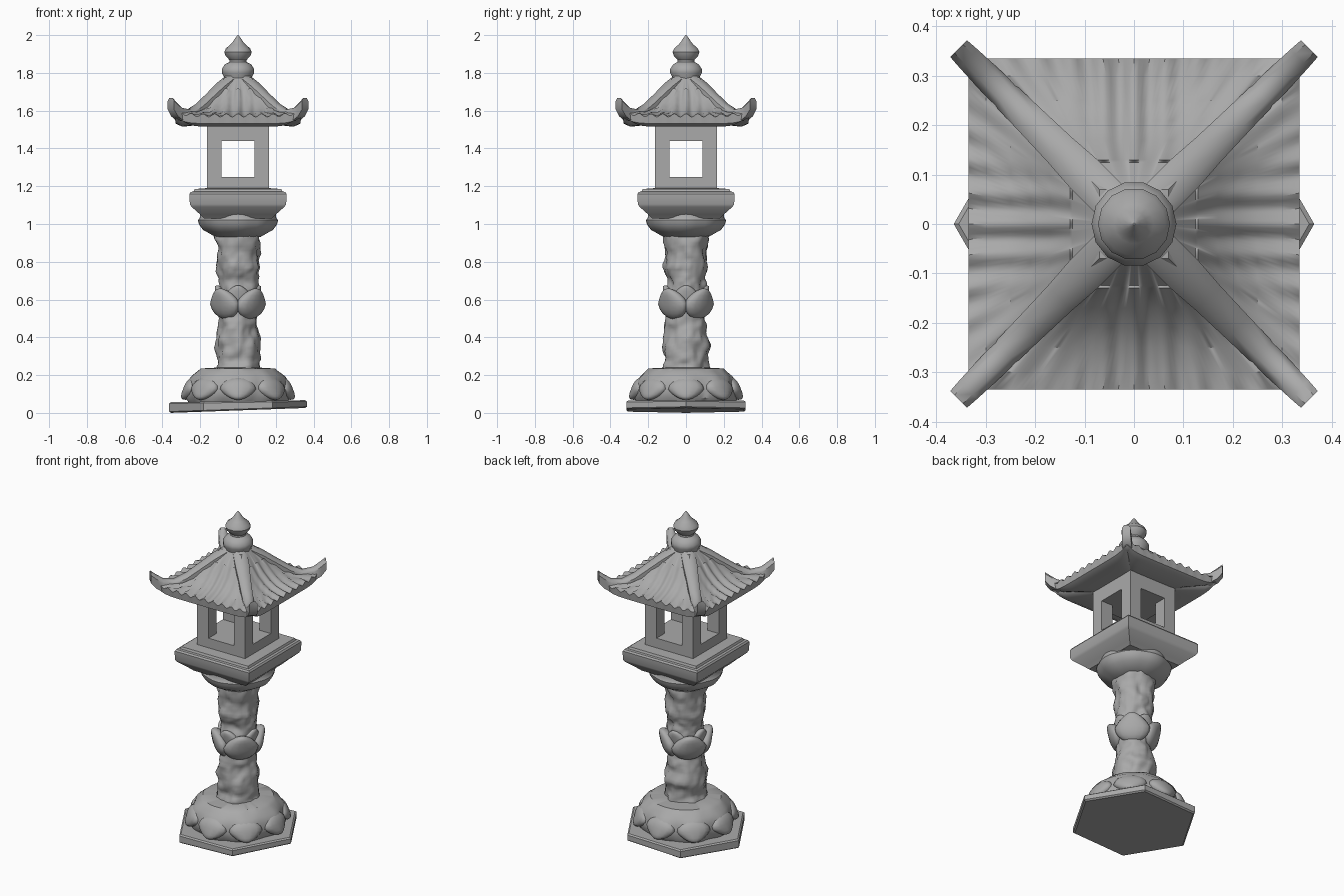
import bpy, bmesh, math
from mathutils import Vector, Matrix, noise

if "Cube" in bpy.data.objects:
    bpy.data.objects.remove(bpy.data.objects["Cube"])

stone = bpy.data.materials.new("grey_stone")
stone.diffuse_color = (0.4, 0.4, 0.4, 1)
stone.use_nodes = True
stone.node_tree.nodes["Principled BSDF"].inputs["Base Color"].default_value = stone.diffuse_color
R2 = math.sqrt(2)


def finish(bm, name, angle=40):
    bmesh.ops.recalc_face_normals(bm, faces=bm.faces)
    me = bpy.data.meshes.new(name)
    bm.to_mesh(me)
    bm.free()
    me.materials.append(stone)
    me.polygons.foreach_set("use_smooth", [True] * len(me.polygons))
    me.set_sharp_from_angle(angle=math.radians(angle))
    ob = bpy.data.objects.new(name, me)
    bpy.context.collection.objects.link(ob)
    return ob


def skin(bm, rings, caps=True):
    """Join closed rings of points into a tube."""
    vs = [[bm.verts.new(p) for p in r] for r in rings]
    n = len(vs[0])
    for a, b in zip(vs, vs[1:]):
        for i in range(n):
            j = (i + 1) % n
            bm.faces.new((a[i], a[j], b[j], b[i]))
    if caps:
        bm.faces.new(vs[0][::-1])
        bm.faces.new(vs[-1])


def lathe(name, profile, n, rot=0.0, warp=None, angle=40):
    bm = bmesh.new()
    rings = []
    for r, z in profile:
        ring = []
        for i in range(n):
            a = rot + math.tau * i / n
            p = Vector((r * math.cos(a), r * math.sin(a), z))
            ring.append(warp(p, a) if warp else p)
        rings.append(ring)
    skin(bm, rings)
    return finish(bm, name, angle)


def square(name, profile, angle=30):
    return lathe(name, [(r * R2, z) for r, z in profile], 4, math.pi / 4, angle=angle)


def box(bm, x, y, z0, z1, hx, hy):
    m = Matrix.Translation((x, y, (z0 + z1) / 2)) @ Matrix.Diagonal((2 * hx, 2 * hy, z1 - z0, 1))
    bmesh.ops.create_cube(bm, size=1, matrix=m)


def petals(name, count, rot, radius, z, size, tilt, point):
    """Ring of flattened petals, pointed upward (point > 0) or downward (point < 0)."""
    bm = bmesh.new()
    for k in range(count):
        new = bmesh.ops.create_uvsphere(bm, u_segments=14, v_segments=10, radius=1)["verts"]
        m = (Matrix.Rotation(rot + math.tau * k / count, 4, 'Z')
             @ Matrix.Translation((radius, 0, z)) @ Matrix.Rotation(tilt, 4, 'Y'))
        for v in new:
            x, y, h = v.co
            t = max(0, h * point)
            y *= 1 - 0.35 * t
            x += 0.5 * t * t
            v.co = m @ Vector((x * size[0], y * size[1], h * size[2]))
    return finish(bm, name, 50)


# Hexagonal foot slab, slightly uneven
def uneven(p, a):
    p.z += p.x * (0.036 if p.z < 0.03 else 0.015)
    return p
lathe("foot_slab", [(0.355, 0.013), (0.365, 0.02), (0.365, 0.055), (0.355, 0.062)], 6, 0, uneven, 25)

# Lotus base with drooping petals
def scallop(p, a):
    k = 1 + 0.03 * math.cos(8 * a) * (p.z < 0.19)
    k += 0.04 * noise.noise(p * 14)
    return Vector((p.x * k, p.y * k, p.z))
lathe("lotus_base", [(0.25, 0.05), (0.27, 0.08), (0.275, 0.12), (0.265, 0.16), (0.245, 0.195),
                     (0.215, 0.22), (0.2, 0.235), (0.11, 0.24)], 64, 0, scallop)
petals("base_petals", 8, 0, 0.25, 0.125, (0.04, 0.095, 0.065), -0.35, -1)

# Carved column
def carve(p, a):
    q = Vector((p.x * 16, p.y * 16, p.z * 13))
    k = 1 + 0.18 * noise.noise(q) + 0.08 * noise.noise(q * 2.3)
    return Vector((p.x * k, p.y * k, p.z))
key = [(0.12, 0.22), (0.115, 0.28), (0.122, 0.36), (0.108, 0.44), (0.1, 0.5), (0.105, 0.58),
       (0.1, 0.66), (0.098, 0.71), (0.115, 0.77), (0.11, 0.86), (0.12, 0.96)]
prof = []
for (r0, z0), (r1, z1) in zip(key, key[1:]):
    prof += [(r0 + (r1 - r0) * i / 5, z0 + (z1 - z0) * i / 5) for i in range(5)]
lathe("column", prof + [key[-1]], 48, 0, carve, 60)
petals("column_petals", 4, math.pi / 4, 0.1, 0.58, (0.043, 0.1, 0.085), 0.22, 1)
petals("column_back_petals", 4, 0, 0.085, 0.61, (0.03, 0.075, 0.07), 0.2, 1)

# Round bowl under the platform
def lobes(p, a):
    k = 1 + 0.025 * abs(math.cos(4 * a)) - 0.015
    return Vector((p.x * k, p.y * k, p.z))
lathe("bowl", [(0.115, 0.93), (0.15, 0.95), (0.185, 0.97), (0.205, 1.0), (0.21, 1.02),
               (0.2, 1.035), (0.2, 1.07)], 48, 0, lobes)

# Square platform
square("platform", [(0.18, 1.03), (0.2, 1.05), (0.245, 1.09), (0.255, 1.105), (0.257, 1.16),
                    (0.25, 1.17), (0.235, 1.172), (0.23, 1.185), (0.165, 1.19)], 35)

# Open lamp chamber
bm = bmesh.new()
box(bm, 0, 0, 1.18, 1.25, 0.165, 0.165)
box(bm, 0, 0, 1.44, 1.53, 0.165, 0.165)
for sx in (-1, 1):
    for sy in (-1, 1):
        box(bm, sx * 0.126, sy * 0.126, 1.24, 1.45, 0.039, 0.039)
finish(bm, "lamp_chamber", 30)

# Roof: eave slab and rippled concave slopes, one quarter turned four times
slope = [(0.15, 1.53), (0.295, 1.515), (0.33, 1.532), (0.335, 1.566), (0.3, 1.572), (0.25, 1.588),
         (0.21, 1.613), (0.17, 1.65), (0.13, 1.7), (0.125, 1.712), (0.07, 1.775)]
bm = bmesh.new()
N = 64
for k in range(4):
    turn = Matrix.Rotation(k * math.pi / 2, 3, 'Z')
    rows = []
    for i, (h, z) in enumerate(slope):
        row = []
        for j in range(N + 1):
            u = 2 * j / N - 1
            lift = 0.035 * abs(u) ** 8 if 1 <= i <= 4 else 0
            wave = 0.009 * (1 + math.cos(u * h * math.tau / 0.062)) * (1 - abs(u) ** 10) if 3 <= i <= 8 else 0
            row.append(bm.verts.new(turn @ Vector((u * h, -h, z + lift + wave))))
        rows.append(row)
    for a, b in zip(rows, rows[1:]):
        for j in range(N):
            bm.faces.new((a[j], a[j + 1], b[j + 1], b[j]))
bmesh.ops.remove_doubles(bm, verts=bm.verts, dist=0.0005)
bmesh.ops.holes_fill(bm, edges=[e for e in bm.edges if e.is_boundary], sides=0)
finish(bm, "roof", 40)

# Four upturned corner ridges: distance per axis, top, bottom, half width
path = [(0.355, 1.668, 1.605, 0.024), (0.335, 1.645, 1.57, 0.026), (0.305, 1.615, 1.545, 0.028),
        (0.26, 1.605, 1.55, 0.03), (0.21, 1.637, 1.57, 0.032), (0.15, 1.695, 1.62, 0.035),
        (0.1, 1.745, 1.67, 0.04), (0.05, 1.785, 1.71, 0.04)]
bm = bmesh.new()
for k in range(4):
    turn = Matrix.Rotation(math.pi / 4 + k * math.pi / 2, 3, 'Z')
    skin(bm, [[turn @ Vector((d * R2, y, z)) for y, z in
               ((-w, b), (-w, t - 0.016), (-w * 0.5, t), (w * 0.5, t), (w, t - 0.016), (w, b))]
              for d, t, b, w in path])
finish(bm, "roof_ridges", 45)

# Finial: collar and pointed jewel
lathe("finial", [(0.07, 1.74), (0.075, 1.78), (0.086, 1.8), (0.086, 1.82), (0.07, 1.845), (0.045, 1.858),
                 (0.045, 1.868), (0.066, 1.89), (0.073, 1.91), (0.064, 1.93), (0.04, 1.95),
                 (0.026, 1.967), (0.012, 1.988), (0.002, 2.0)], 14, 0, None, 40)
